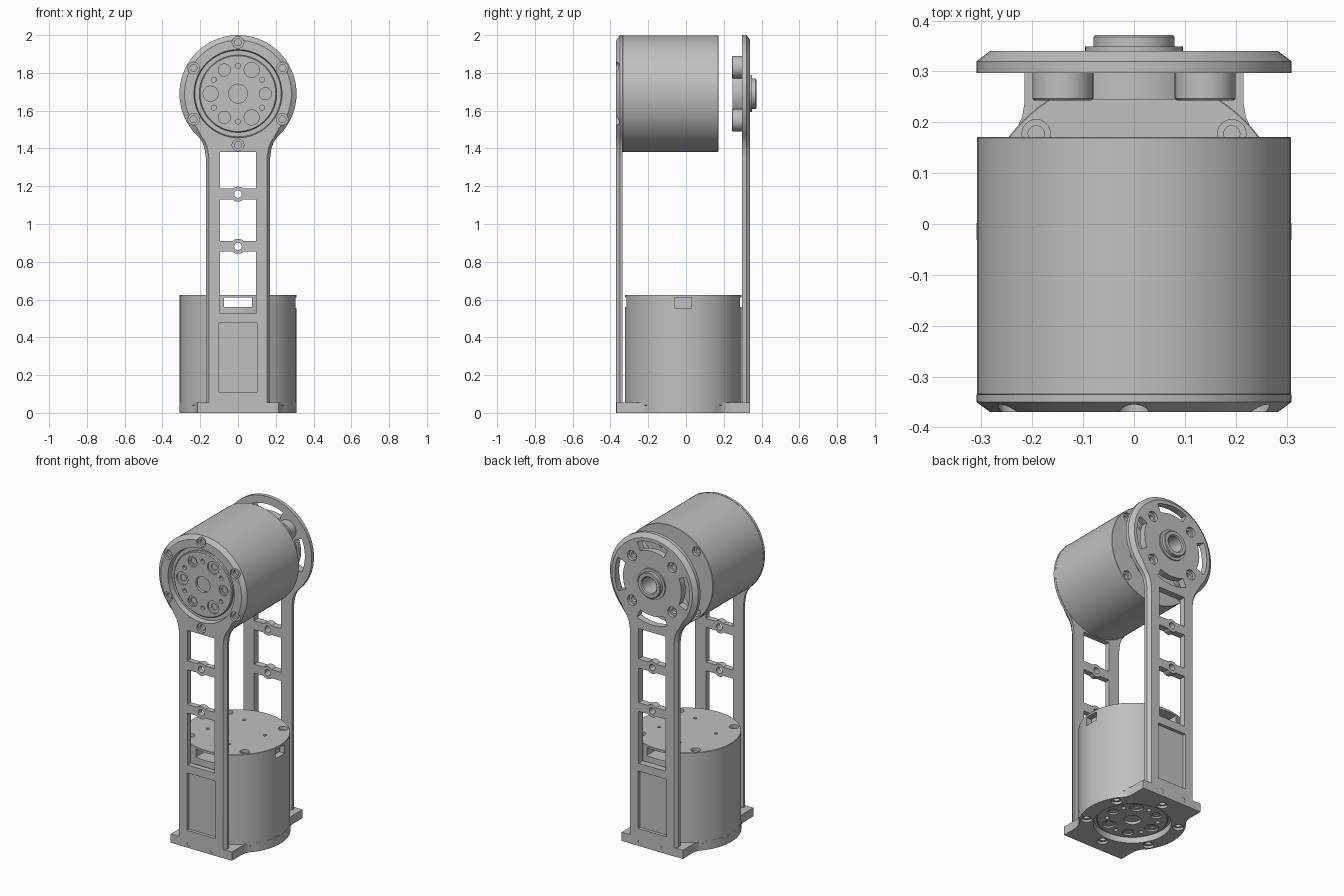
import bpy, bmesh, math
from math import sin, cos, pi, radians
from mathutils import Matrix, Vector

if "Cube" in bpy.data.objects:
    bpy.data.objects.remove(bpy.data.objects["Cube"])

grey = bpy.data.materials.new("machined_grey")
grey.use_nodes = True
COLOUR = (0.53, 0.53, 0.53, 1)
grey.diffuse_color = COLOUR
grey.node_tree.nodes["Principled BSDF"].inputs["Base Color"].default_value = COLOUR

JOINT_Z = 1.69      # height of the upper axis
MID_Y = -0.015      # middle between both arms
MOTOR_R = 0.309


# ---------- helpers ----------
def loft(bm, loops, closed=False):
    """Skin a list of equal vertex loops, capping the ends unless closed."""
    rings = [[bm.verts.new(p) for p in loop] for loop in loops]
    n = len(rings[0])
    pairs = list(zip(rings, rings[1:]))
    if closed:
        pairs.append((rings[-1], rings[0]))
    else:
        bm.faces.new(rings[0])
        bm.faces.new(rings[-1])
    for a, b in pairs:
        for i in range(n):
            j = (i + 1) % n
            bm.faces.new((a[i], a[j], b[j], b[i]))


def lathe(bm, profile, matrix=Matrix(), seg=24, closed=False):
    """Turn (radius, height) points around the local z axis."""
    loft(bm, [[matrix @ Vector((r * cos(2 * pi * i / seg), r * sin(2 * pi * i / seg), h))
               for i in range(seg)] for r, h in profile], closed)


def box(bm, x0, x1, y0, y1, z0, z1):
    loft(bm, [[(x0, y0, z), (x1, y0, z), (x1, y1, z), (x0, y1, z)] for z in (z0, z1)])


def polar(r, degrees, h=0):
    a = radians(degrees)
    return Matrix.Translation((r * cos(a), r * sin(a), h))


def finish(name, bm):
    bmesh.ops.recalc_face_normals(bm, faces=bm.faces[:])
    mesh = bpy.data.meshes.new(name)
    bm.to_mesh(mesh)
    bm.free()
    mesh.materials.append(grey)
    ob = bpy.data.objects.new(name, mesh)
    bpy.context.collection.objects.link(ob)
    return ob


def activate(ob):
    bpy.ops.object.select_all(action='DESELECT')
    ob.select_set(True)
    bpy.context.view_layer.objects.active = ob


def cut(ob, cutter_bm):
    cutter = finish("cutter", cutter_bm)
    cutter.hide_render = True
    mod = ob.modifiers.new("cut", 'BOOLEAN')
    mod.operation, mod.solver, mod.object = 'DIFFERENCE', 'EXACT', cutter
    mod.use_self = True
    activate(ob)
    bpy.ops.object.modifier_apply(modifier=mod.name)
    bpy.data.objects.remove(cutter)


def smooth(ob):
    activate(ob)
    bpy.ops.object.shade_smooth_by_angle(angle=radians(30))


def screw_hole(bm, matrix, wide, narrow, step, depth):
    """Counterbored hole going down from local z = 0."""
    lathe(bm, [(wide, 0.02), (wide, -step), (narrow, -step), (narrow, -depth)], matrix)


# ---------- motors: axis is local z, output side at the bottom ----------
def motor(name, length, matrix, cable_slots=False):
    bm = bmesh.new()
    e = 0.002
    lathe(bm, [(MOTOR_R - e, 0), (MOTOR_R, e), (MOTOR_R, length - e),
               (MOTOR_R - e, length)], seg=96)
    body = finish(name + "_body", bm)
    holes = bmesh.new()
    for k in range(4):
        screw_hole(holes, polar(0.272, 45 + 90 * k, length), 0.028, 0.016, 0.02, 0.04)
        lathe(holes, [(0.01, 0.02), (0.01, -0.01)], polar(0.17, 20 + 90 * k, length))
    if cable_slots:
        box(holes, -0.075, 0.075, -0.5, 0.5, length - 0.065, length - 0.015)
        box(holes, 0.27, 0.4, -0.045, 0.045, length - 0.07, length - 0.015)
    cut(body, holes)

    # output flange with bolt circle
    bm = bmesh.new()
    lathe(bm, [(0.205, 0.01), (0.205, -0.012), (0.2, -0.017)], seg=64)
    flange = finish(name + "_output_flange", bm)
    holes = bmesh.new()
    flip = Matrix.Rotation(pi, 4, 'X')
    lathe(holes, [(0.05, -0.05), (0.05, 0.002)], seg=32)
    for k in range(6):
        wide = 0.04 if k % 2 else 0.032
        screw_hole(holes, polar(0.145, 60 * k, -0.017) @ flip, wide, 0.02, 0.01, 0.02)
        lathe(holes, [(0.013, -0.05), (0.013, 0)], polar(0.148, 30 + 60 * k))
    cut(flange, holes)
    for ob in (body, flange):
        ob.matrix_world = matrix
        smooth(ob)


TO_FRONT = Matrix.Rotation(pi / 2, 4, 'X')    # local +z becomes -y
TO_BACK = Matrix.Rotation(-pi / 2, 4, 'X')    # local +z becomes +y
motor("upper_motor", 0.507, Matrix.Translation((0, -0.336, JOINT_Z)) @ TO_BACK)
motor("lower_motor", 0.585, Matrix.Translation((0, MID_Y, 0.04)), True)


# ---------- arms ----------
def arm_outline(inset, y):
    """Round head flowing into a straight leg."""
    r = 0.31 - inset
    side = [(r * cos(radians(a)), JOINT_Z + r * sin(radians(a))) for a in range(90, -41, -5)]
    side += [(x - inset * 0.6, z) for x, z in
             ((0.208, 1.46), (0.19, 1.435), (0.177, 1.4), (0.17, 1.35), (0.17, 0))]
    outline = side + [(-x, z) for x, z in reversed(side[1:])]
    return [(x, y, z) for x, z in outline]


def arm(name, inner, outer, turn, is_front):
    sign = 1 if outer > 0 else -1
    bm = bmesh.new()
    loft(bm, [arm_outline(0, inner), arm_outline(0, outer - sign * 0.02),
              arm_outline(0.027, outer)])
    plate = finish(name, bm)

    # windows, recessed panel and foot screws
    thick = abs(outer - inner) + 0.02
    head = Matrix.Translation((0, outer, JOINT_Z)) @ turn
    holes = bmesh.new()
    near, far = sorted((inner - sign * 0.05, outer + sign * 0.05))
    for z0, z1 in ((0.525, 0.855), (0.91, 1.13), (1.187, 1.38)):
        box(holes, -0.095, 0.095, near, far, z0, z1)
    floor, mouth = sorted((outer - sign * 0.02, outer + sign * 0.05))
    box(holes, -0.1, 0.1, floor, mouth, 0.11, 0.475)
    for x in (-0.08, 0.08):
        lathe(holes, [(0.018, 0.02), (0.018, -0.02)],
              Matrix.Translation((x, outer, 0.03)) @ turn)
    if is_front:
        lathe(holes, [(0.233, 0.02), (0.233, -0.003), (0.225, -thick)], head, 64)
        for k in range(6):
            screw_hole(holes, head @ polar(0.272, 30 + 60 * k), 0.031, 0.018, 0.015, 0.03)
    else:
        lathe(holes, [(0.075, 0.02), (0.075, -thick)], head, 32)
        for k in range(4):
            screw_hole(holes, head @ polar(0.2, 45 + 90 * k), 0.032, 0.018, 0.02, thick)
            arc = [radians(90 * k + a) for a in range(-24, 25, 6)]
            slot = [(0.205 * cos(a), 0.205 * sin(a)) for a in arc]
            slot += [(0.262 * cos(a), 0.262 * sin(a)) for a in reversed(arc)]
            loft(holes, [[head @ Vector((x, y, h)) for x, y in slot] for h in (-thick, 0.02)])
    cut(plate, holes)

    # pierced bosses on the cross bars
    holes = bmesh.new()
    bosses = bmesh.new()
    for z in (0.882, 1.158):
        at = Matrix.Translation((0, outer, z)) @ turn
        lathe(holes, [(0.025, 0.02), (0.025, -thick)], at)
        lathe(bosses, [(0.02, 0), (0.04, 0), (0.04, 0.02 - thick), (0.02, 0.02 - thick)],
              at, closed=True)
    cut(plate, holes)
    smooth(plate)
    smooth(finish(name + "_bosses", bosses))


arm("front_arm", -0.335, -0.37, TO_FRONT, True)
arm("back_arm", 0.297, 0.34, TO_BACK, False)

# ---------- idler bearing on the back arm ----------
axis = Matrix.Translation((0, 0, JOINT_Z)) @ TO_BACK
bm = bmesh.new()
lathe(bm, [(0.05, 0.245), (0.15, 0.245), (0.15, 0.298), (0.05, 0.298)], axis, 48, True)
for k in range(4):
    lathe(bm, [(0.056, 0.243), (0.06, 0.247), (0.06, 0.298)], axis @ polar(0.198, 45 + 90 * k))
smooth(finish("idler_hub", bm))

bm = bmesh.new()
lathe(bm, [(0.05, 0.29), (0.076, 0.29), (0.076, 0.339), (0.096, 0.339), (0.096, 0.349),
           (0.08, 0.349), (0.08, 0.368), (0.076, 0.372), (0.056, 0.372), (0.05, 0.366)],
      axis, 48, True)
smooth(finish("bearing_collar", bm))


# ---------- base plate joining both arms ----------
quarter = [(0.31 * cos(radians(a)), 0.31 * sin(radians(a))) for a in range(0, 36, 5)]
quarter += [(0.232, 0.2), (0.22, 0.225), (0.215, 0.255), (0.215, 0.354)]
half = quarter + [(-x, y) for x, y in reversed(quarter)]
outline = half + [(-x, -y) for x, y in half[1:-1]]
bm = bmesh.new()
loft(bm, [[(x, y + MID_Y, z) for x, y in outline] for z in (0, 0.055)])
base = finish("base_plate", bm)
holes = bmesh.new()
under = Matrix.Translation((0, MID_Y, 0))
lathe(holes, [(0.225, -0.02), (0.225, 0.08)], under, 64)
for k in range(6):
    screw_hole(holes, under @ polar(0.268, 30 + 60 * k) @ Matrix.Rotation(pi, 4, 'X'),
               0.032, 0.018, 0.015, 0.03)
cut(base, holes)
smooth(base)
